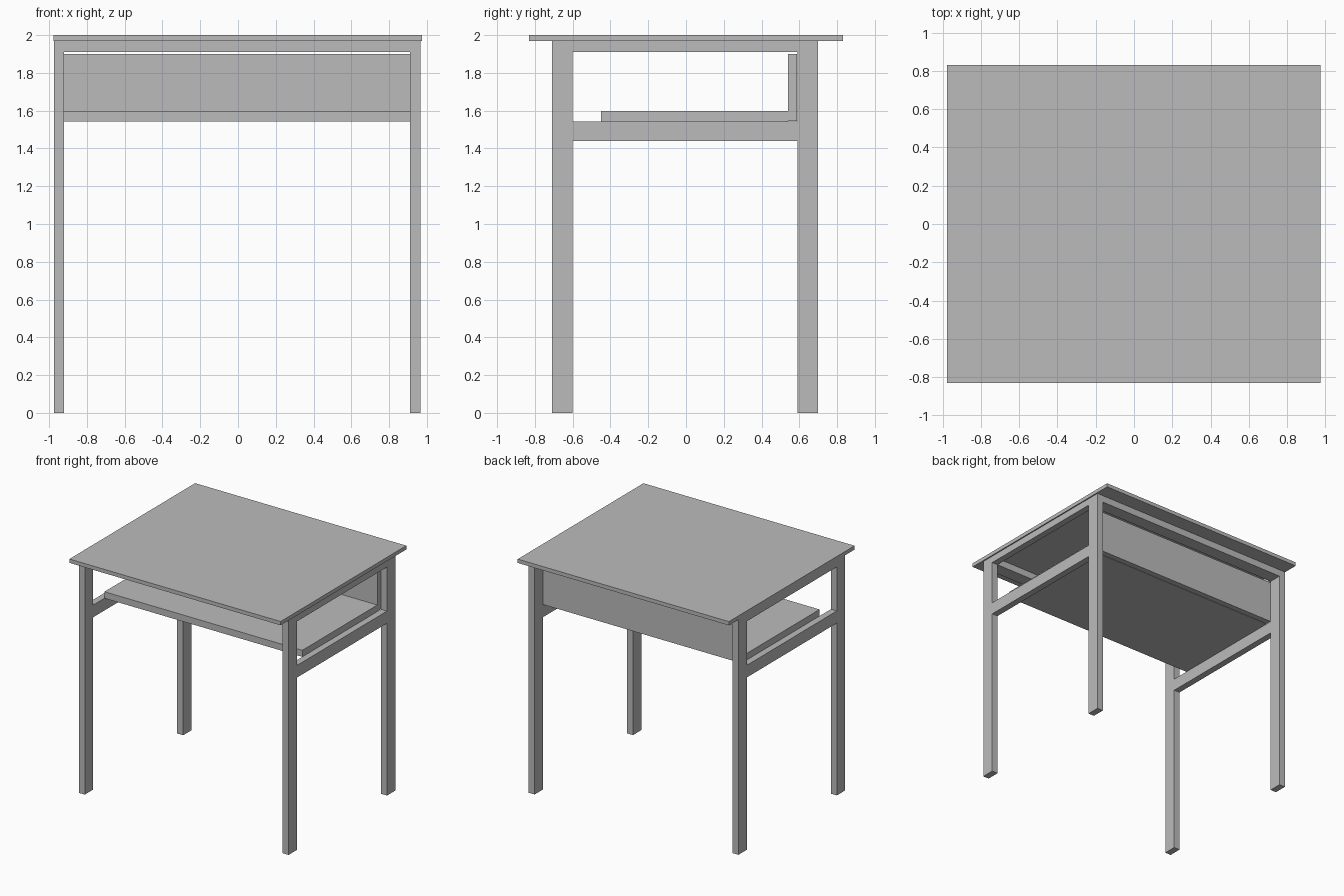
import bpy
import bmesh

cube = bpy.data.objects.get("Cube")
if cube:
    bpy.data.objects.remove(cube, do_unlink=True)

grey = bpy.data.materials.new("plain grey")
grey.use_nodes = True
colour = (0.5, 0.5, 0.5, 1)
grey.diffuse_color = colour
grey.node_tree.nodes["Principled BSDF"].inputs["Base Color"].default_value = colour

MID = -0.005          # the frame sits slightly off centre
OUT, IN = 0.97, 0.915  # outer and inner half widths of the frame
TOP = 1.968           # underside of the tabletop
RAIL = 1.91           # underside of the upper rails


def finish(name, bm):
    bmesh.ops.recalc_face_normals(bm, faces=bm.faces)
    mesh = bpy.data.meshes.new(name)
    bm.to_mesh(mesh)
    bm.free()
    mesh.materials.append(grey)
    obj = bpy.data.objects.new(name, mesh)
    bpy.context.collection.objects.link(obj)
    return obj


def box(name, xs, ys, zs):
    bm = bmesh.new()
    bmesh.ops.create_cube(bm, size=1)
    for v in bm.verts:
        v.co = [(lo + hi) / 2 + c * (hi - lo)
                for c, (lo, hi) in zip(v.co, (xs, ys, zs))]
    return finish(name, bm)


def leg_frame(name, y0, y1):
    """Two legs joined by a mitred top rail, extruded front to back."""
    bm = bmesh.new()
    outer = [(-OUT, 0), (-OUT, TOP), (OUT, TOP), (OUT, 0)]
    inner = [(-IN, 0), (-IN, RAIL), (IN, RAIL), (IN, 0)]
    a = [bm.verts.new((x + MID, y0, z)) for x, z in outer]
    b = [bm.verts.new((x + MID, y0, z)) for x, z in inner]
    faces = [bm.faces.new((a[i], a[i + 1], b[i + 1], b[i])) for i in range(3)]
    new = bmesh.ops.extrude_face_region(bm, geom=faces)["geom"]
    moved = [g for g in new if isinstance(g, bmesh.types.BMVert)]
    bmesh.ops.translate(bm, verts=moved, vec=(0, y1 - y0, 0))
    return finish(name, bm)


# Tabletop
box("tabletop", (-0.978, 0.975), (-0.83, 0.83), (TOP, 2))

# Front and back leg frames
leg_frame("front_leg_frame", -0.71, -0.6)
leg_frame("back_leg_frame", 0.59, 0.7)

# Upper and lower side rails
for side, sign in (("left", 1), ("right", -1)):
    xs = sorted((sign * IN + MID, sign * OUT + MID))
    box(side + "_upper_rail", xs, (-0.6, 0.59), (RAIL, TOP))
    box(side + "_lower_rail", xs, (-0.6, 0.59), (1.44, 1.542))

# Book shelf and back panel between the frames
inside = (MID - IN, MID + IN)
box("shelf", inside, (-0.45, 0.54), (1.542, 1.597))
box("back_panel", inside, (0.54, 0.588), (1.545, 1.9))
